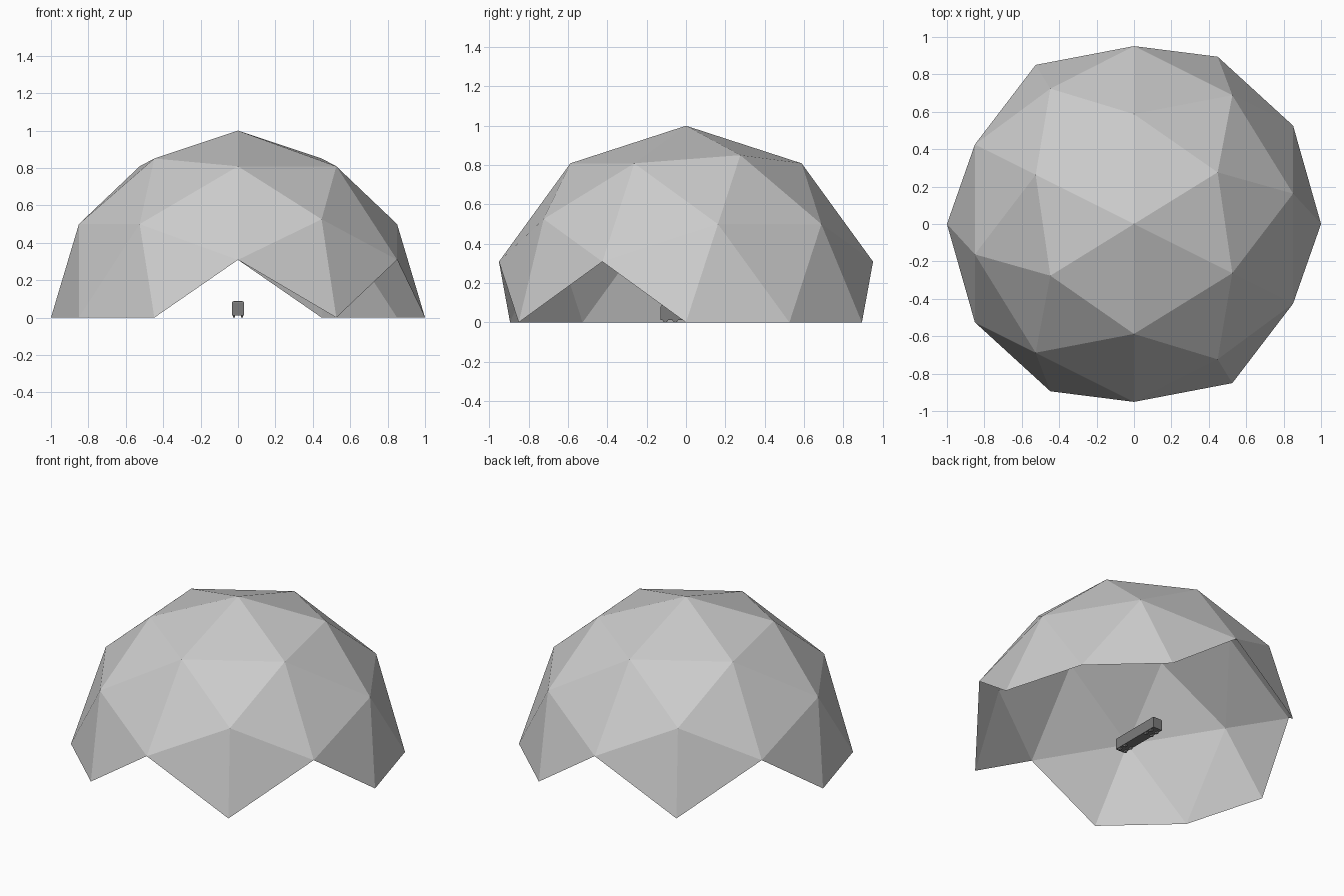
import bpy, bmesh, math
from mathutils import Matrix, Vector

if "Cube" in bpy.data.objects:
    bpy.data.objects.remove(bpy.data.objects["Cube"])


def material(name, v):
    m = bpy.data.materials.new(name)
    m.diffuse_color = (v, v, v, 1)
    m.use_nodes = True
    m.node_tree.nodes["Principled BSDF"].inputs["Base Color"].default_value = m.diffuse_color
    return m


panel_grey = material("panel grey", 0.6)
dark_grey = material("dark grey", 0.2)


def add_object(name, bm, mat):
    me = bpy.data.meshes.new(name)
    bm.to_mesh(me)
    bm.free()
    me.materials.append(mat)
    ob = bpy.data.objects.new(name, me)
    bpy.context.collection.objects.link(ob)
    return ob


def hull(points):
    bm = bmesh.new()
    for p in points:
        bm.verts.new(p)
    bmesh.ops.convex_hull(bm, input=bm.verts[:])
    return bm


# Geodesic dome: icosahedron split once, resting on an edge-centred axis
g = (1 + math.sqrt(5)) / 2
turn = Matrix.Rotation(math.atan(1 / g), 3, 'Z')
corners = []
for a in (-1, 1):
    for b in (-g, g):
        for p in ((a, 0, b), (0, b, a), (b, a, 0)):
            corners.append(turn @ Vector(p).normalized())
base = hull(corners)
mids = [(e.verts[0].co + e.verts[1].co).normalized() for e in base.edges]
base.free()
bm = hull(corners + mids)
# keep only whole panels above ground, leaving the triangular doorways
low = [v for v in bm.verts if v.co.z < -0.01]
bmesh.ops.delete(bm, geom=low, context='VERTS')
bmesh.ops.recalc_face_normals(bm, faces=bm.faces[:])
if sum(f.normal.dot(f.calc_center_median()) for f in bm.faces) < 0:
    bmesh.ops.reverse_faces(bm, faces=bm.faces[:])
add_object("dome_panels", bm, panel_grey)

# Small vehicle body inside the dome
Y0, Y1 = -0.13, 0.22
bm = bmesh.new()
bmesh.ops.create_cube(bm, size=1, matrix=Matrix.Translation((0, (Y0 + Y1) / 2, 0.05))
                      @ Matrix.Diagonal((0.066, Y1 - Y0, 0.076, 1)))
top = [e for e in bm.edges if all(v.co.z > 0.05 for v in e.verts)]
bmesh.ops.bevel(bm, geom=top, offset=0.01, segments=2, profile=0.5, affect='EDGES')
add_object("vehicle_body", bm, dark_grey)

# Wheels in two pairs of axles
bm = bmesh.new()
for y in (-0.105, -0.055, 0.14, 0.185):
    for x in (-0.022, 0.022):
        bmesh.ops.create_cone(bm, cap_ends=True, segments=12, radius1=0.014, radius2=0.014,
                              depth=0.012, matrix=Matrix.Translation((x, y, 0.014))
                              @ Matrix.Rotation(math.pi / 2, 4, 'Y'))
add_object("vehicle_wheels", bm, dark_grey)
